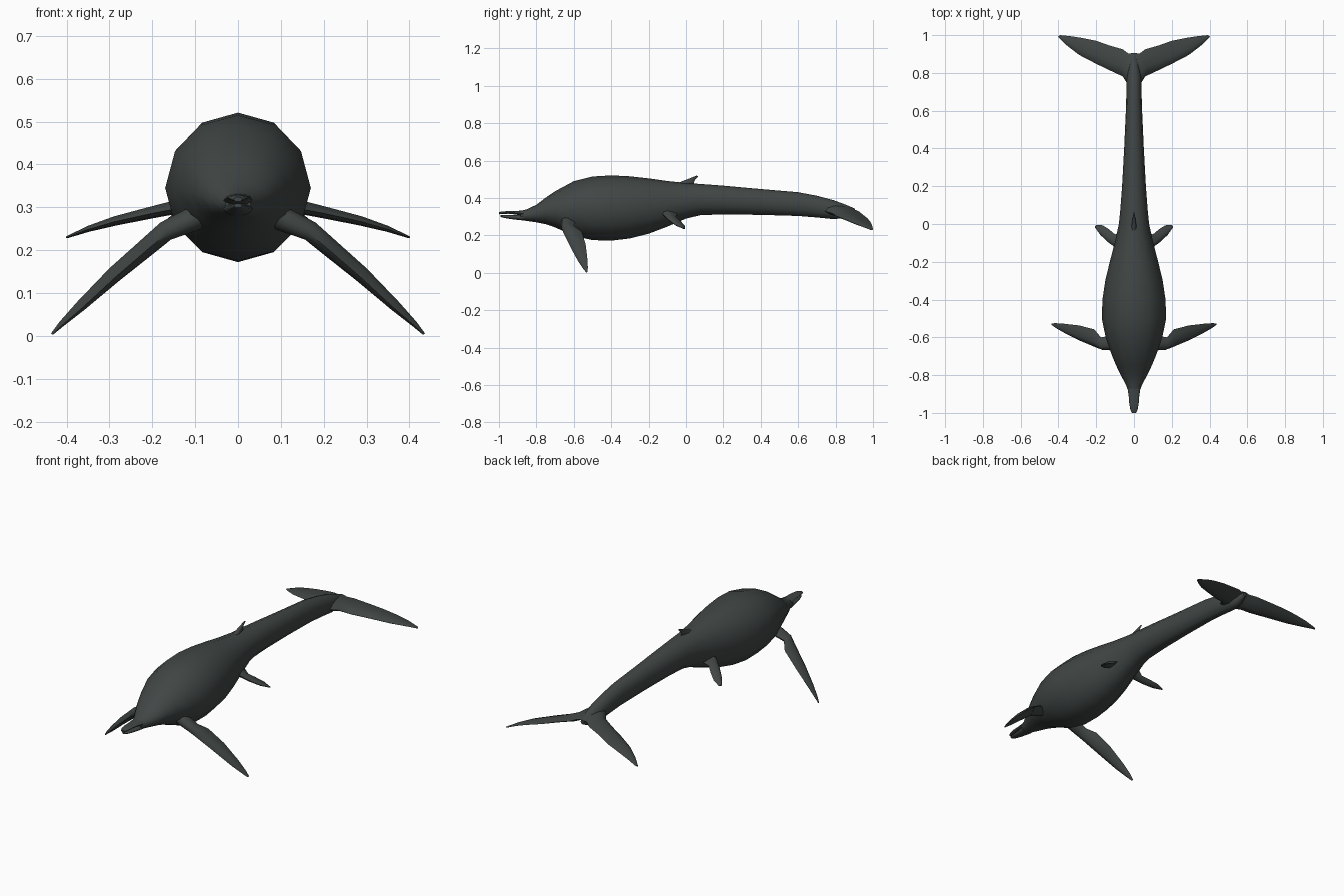
import bpy, bmesh, math
from mathutils import Vector

skin = bpy.data.materials.new("dark_slate_skin")
skin.diffuse_color = (0.052, 0.062, 0.06, 1)


def loft(name, rings, angle=60):
    """Skin a list of rings with quads and close both ends."""
    bm = bmesh.new()
    loops = [[bm.verts.new(p) for p in ring] for ring in rings]
    n = len(loops[0])
    for a, b in zip(loops, loops[1:]):
        for i in range(n):
            j = (i + 1) % n
            bm.faces.new((a[i], a[j], b[j], b[i]))
    bm.faces.new(loops[0])
    bm.faces.new(loops[-1])
    bmesh.ops.recalc_face_normals(bm, faces=bm.faces)
    me = bpy.data.meshes.new(name)
    bm.to_mesh(me)
    bm.free()
    me.materials.append(skin)
    ob = bpy.data.objects.new(name, me)
    bpy.context.collection.objects.link(ob)
    bpy.ops.object.select_all(action='DESELECT')
    ob.select_set(True)
    bpy.context.view_layer.objects.active = ob
    bpy.ops.object.shade_smooth_by_angle(angle=math.radians(angle))
    return ob


def tube(name, stations, n=12):
    """Stations: y, half width, top z, bottom z."""
    rings = []
    for y, w, t, b in stations:
        ring = [2 * math.pi * i / n for i in range(n)]
        rings.append([(w * math.sin(a), y, (t + b) / 2 + (t - b) / 2 * math.cos(a))
                      for a in ring])
    return loft(name, rings)


def fin(name, stations, side=1):
    """Stations: leading point, trailing point, thickness."""
    mids = [(Vector(f) + Vector(b)) / 2 for f, b, t in stations]
    rings = []
    for k, (f, b, t) in enumerate(stations):
        f, b = Vector(f), Vector(b)
        along = mids[min(k + 1, len(mids) - 1)] - mids[max(k - 1, 0)]
        up = along.cross(b - f).normalized() * t / 2
        ring = [f]
        ring += [f.lerp(b, u) + up * s for u, s in ((.12, .7), (.38, 1), (.75, .55))]
        ring += [b]
        ring += [f.lerp(b, u) - up * s for u, s in ((.75, .55), (.38, 1), (.12, .7))]
        rings.append([(p.x * side, p.y, p.z) for p in ring])
    return loft(name, rings)


# Body from head to tail stock
tube("body", [
    (-.885, .030, .331, .283), (-.85, .043, .340, .277), (-.80, .070, .364, .270),
    (-.75, .094, .402, .260), (-.70, .115, .436, .243), (-.60, .150, .490, .198),
    (-.50, .170, .515, .175), (-.40, .167, .521, .172), (-.30, .152, .516, .184),
    (-.20, .128, .505, .209), (-.10, .102, .491, .247), (0, .080, .480, .290),
    (.08, .072, .475, .309), (.20, .063, .466, .312), (.40, .052, .448, .310),
    (.60, .043, .431, .304), (.70, .040, .412, .296), (.79, .039, .388, .287),
    (.85, .028, .366, .293), (.90, .010, .345, .318)])

# Slightly open beak
tube("upper_jaw", [
    (-1.0, .010, .324, .313), (-.985, .019, .328, .314), (-.95, .025, .330, .316),
    (-.91, .028, .330, .312), (-.87, .034, .334, .300)])
tube("lower_jaw", [
    (-.992, .009, .309, .299), (-.975, .017, .310, .294), (-.94, .023, .309, .288),
    (-.91, .027, .309, .284), (-.87, .034, .312, .280)])

# Dorsal fin
fin("dorsal_fin", [
    ((0, -.07, .470), (0, .045, .465), .030),
    ((0, -.02, .490), (0, .042, .485), .022),
    ((0, .02, .505), (0, .050, .500), .014),
    ((0, .056, .520), (0, .066, .516), .005)])

for side, tag in ((1, "right"), (-1, "left")):
    # Long front flipper
    fin(tag + "_front_flipper", [
        ((.09, -.67, .275), (.09, -.585, .285), .060),
        ((.165, -.667, .240), (.175, -.600, .252), .048),
        ((.205, -.652, .207), (.210, -.558, .220), .044),
        ((.285, -.618, .138), (.290, -.537, .155), .038),
        ((.365, -.578, .064), (.370, -.528, .080), .026),
        ((.410, -.552, .025), (.415, -.525, .032), .014),
        ((.433, -.535, .003), (.436, -.526, .006), .005)], side)
    # Small hind flipper
    fin(tag + "_hind_flipper", [
        ((.06, -.15, .335), (.06, -.04, .325), .045),
        ((.105, -.120, .310), (.100, -.055, .300), .030),
        ((.140, -.094, .284), (.130, -.030, .278), .024),
        ((.178, -.058, .257), (.165, -.007, .254), .017),
        ((.208, -.016, .238), (.198, -.004, .235), .006)], side)
    # Tail fluke
    fin(tag + "_tail_fluke", [
        ((0, .715, .335), (0, .905, .343), .060),
        ((.035, .742, .330), (.030, .903, .338), .050),
        ((.060, .782, .318), (.060, .925, .328), .040),
        ((.110, .805, .303), (.130, .945, .312), .034),
        ((.200, .848, .286), (.200, .970, .292), .028),
        ((.290, .895, .266), (.280, .986, .272), .022),
        ((.355, .945, .247), (.340, .995, .254), .014),
        ((.402, .990, .229), (.392, 1.0, .233), .005)], side)
